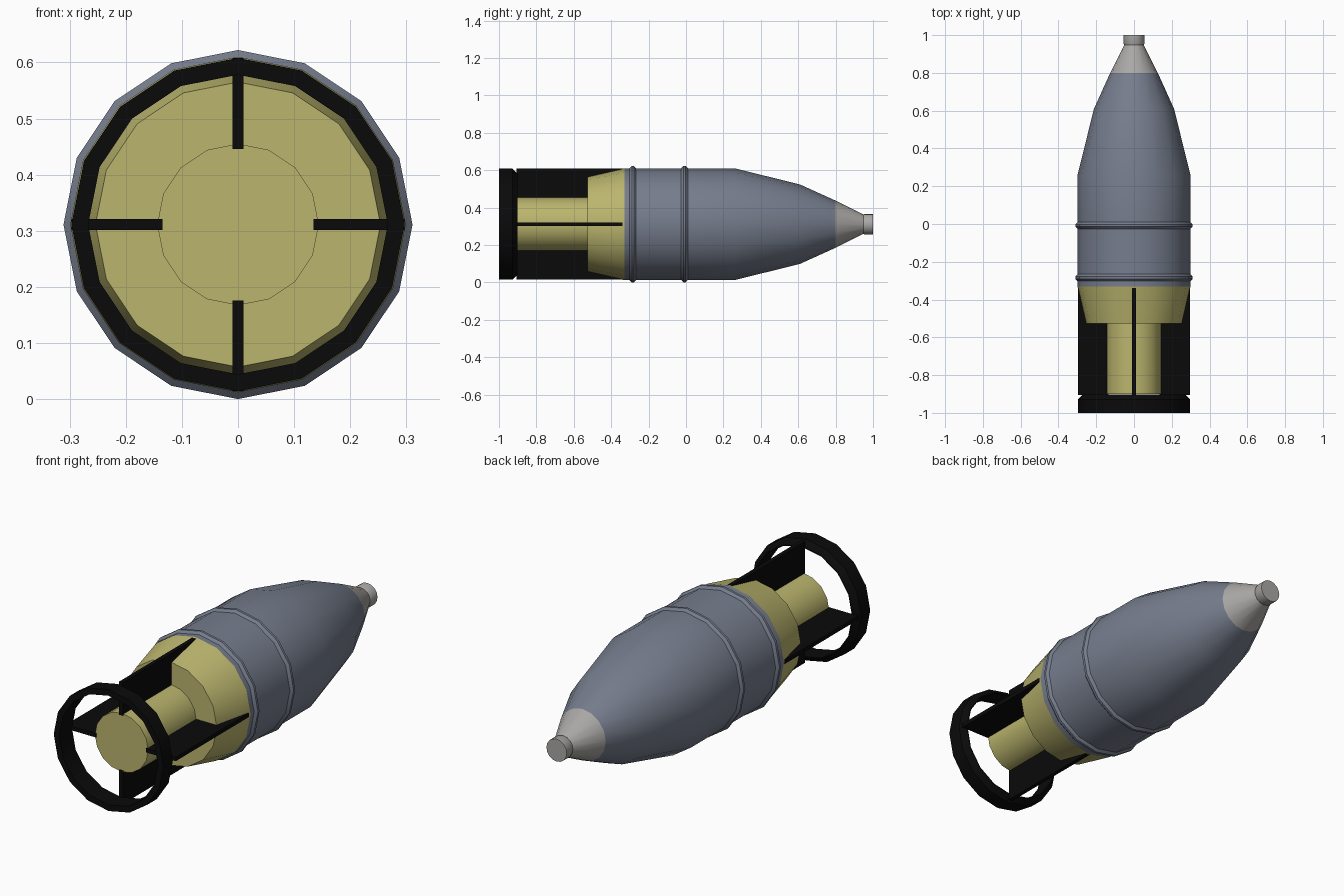
import bpy, bmesh, math

if "Cube" in bpy.data.objects:
    bpy.data.objects.remove(bpy.data.objects["Cube"])

SIDES = 16
CZ = 0.311  # height of the long axis


def material(name, rgb):
    m = bpy.data.materials.new(name)
    m.diffuse_color = (*rgb, 1)
    m.use_nodes = True
    m.node_tree.nodes["Principled BSDF"].inputs["Base Color"].default_value = m.diffuse_color
    return m


slate = material("slate_grey", (0.18, 0.205, 0.265))
khaki = material("khaki_yellow", (0.50, 0.465, 0.155))
silver = material("light_grey", (0.40, 0.39, 0.38))
black = material("black", (0.003, 0.003, 0.003))


def finish(name, bm, mat, smooth=True):
    bmesh.ops.recalc_face_normals(bm, faces=bm.faces[:])
    mesh = bpy.data.meshes.new(name)
    bm.to_mesh(mesh)
    bm.free()
    mesh.materials.append(mat)
    ob = bpy.data.objects.new(name, mesh)
    bpy.context.collection.objects.link(ob)
    if smooth:
        bpy.ops.object.select_all(action='DESELECT')
        ob.select_set(True)
        bpy.context.view_layer.objects.active = ob
        bpy.ops.object.shade_smooth_by_angle(angle=math.radians(30))
    return ob


def lathe(name, profile, mat, closed=False, caps=True):
    """Turn (y, radius) points around the long axis."""
    bm = bmesh.new()
    rings = []
    for y, r in profile:
        angles = [2 * math.pi * i / SIDES for i in range(SIDES)]
        rings.append([bm.verts.new((r * math.sin(a), y, CZ + r * math.cos(a))) for a in angles])
    pairs = list(zip(rings, rings[1:]))
    if closed:
        pairs.append((rings[-1], rings[0]))
    elif caps:
        bm.faces.new(rings[0])
        bm.faces.new(rings[-1])
    for a, b in pairs:
        for i in range(SIDES):
            j = (i + 1) % SIDES
            bm.faces.new((a[i], a[j], b[j], b[i]))
    return finish(name, bm, mat)


# Main shell with two raised bands
body = [(-0.33, 0.299)]
for y in (-0.284, -0.008):
    body += [(y - 0.018, 0.299), (y - 0.006, 0.311), (y + 0.006, 0.311), (y + 0.018, 0.299)]
body += [(0.26, 0.299), (0.61, 0.212), (0.80, 0.126)]
lathe("shell_body", body, slate)

# Nose fuse
lathe("nose_fuse", [(0.80, 0.126), (0.948, 0.052), (0.955, 0.055), (1.0, 0.055)], silver)

# Tail cone and boom
lathe("tail_cone", [(-0.90, 0.144), (-0.527, 0.144), (-0.527, 0.254), (-0.33, 0.299)], khaki)

# Tail ring, chamfered on its forward edge
lathe("tail_ring", [(-1.0, 0.297), (-0.928, 0.297), (-0.902, 0.272), (-0.902, 0.267), (-1.0, 0.267)],
      black, closed=True)

# Four tail fins, running from the boom to the outer radius
FIN = [(-0.905, 0.135), (-0.34, 0.135), (-0.34, 0.297), (-0.905, 0.297)]
for k, side in enumerate(("top", "right", "bottom", "left")):
    c, s = round(math.cos(k * math.pi / 2)), round(math.sin(k * math.pi / 2))
    bm = bmesh.new()
    layers = [[bm.verts.new((r * s + t * c, y, CZ + r * c - t * s)) for y, r in FIN]
              for t in (-0.01, 0.01)]
    for layer in layers:
        bm.faces.new(layer)
    for i in range(4):
        j = (i + 1) % 4
        bm.faces.new((layers[0][i], layers[0][j], layers[1][j], layers[1][i]))
    finish("tail_fin_" + side, bm, black, smooth=False)
